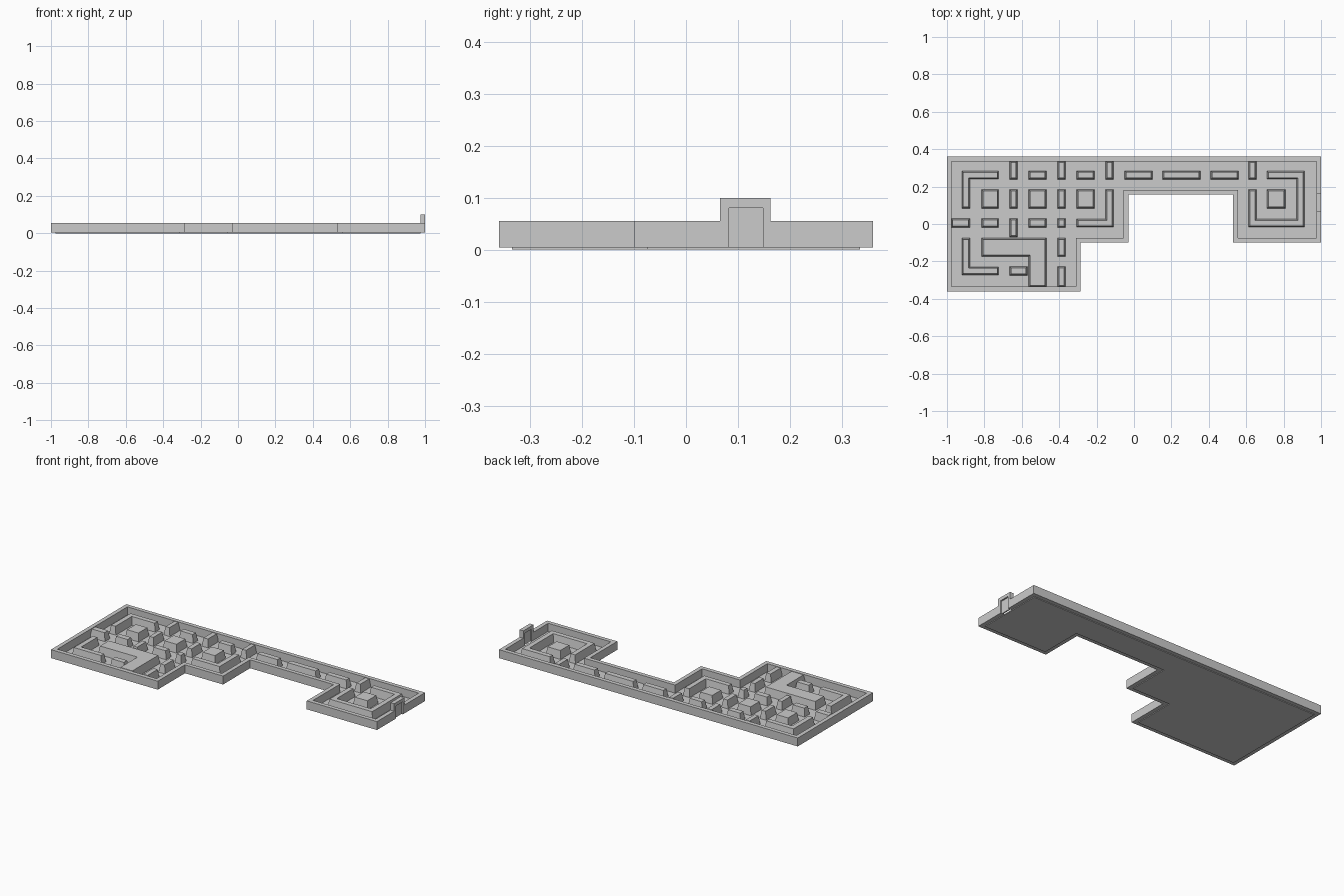
import bpy, bmesh
from mathutils import Vector

cube = bpy.data.objects.get("Cube")
if cube:
    bpy.data.objects.remove(cube, do_unlink=True)

# Single stone colour
stone = bpy.data.materials.new("stone_grey")
stone.use_nodes = True
colour = (0.6, 0.6, 0.6, 1)
stone.diffuse_color = colour
stone.node_tree.nodes["Principled BSDF"].inputs["Base Color"].default_value = colour

LOW, HIGH = 0.004, 0.055      # underside and top of the walls
THICK = 0.025                 # outer wall thickness
TAPER = 0.008                 # how far inner walls lean in at the top


def shift(points, i, dist, closed):
    """Point i moved sideways (to its left) by dist, with mitred corners."""
    n = len(points)
    p = Vector(points[i])
    dirs = []
    if closed or i > 0:
        dirs.append((p - Vector(points[i - 1])).normalized())
    if closed or i < n - 1:
        dirs.append((Vector(points[(i + 1) % n]) - p).normalized())
    normals = [Vector((-d.y, d.x)) for d in dirs]
    if len(normals) == 1:
        return p + normals[0] * dist
    a, b = normals
    return p + (a + b) * (dist / (1 + a.dot(b)))


def offset(points, dist, closed=True):
    return [shift(points, i, dist, closed) for i in range(len(points))]


def stroke(path, width):
    """Outline of a wall of given width along an open path."""
    return offset(path, -width / 2, False) + offset(path, width / 2, False)[::-1]


def prism(name, outline, z0, z1, taper=0):
    top = offset(outline, taper) if taper else outline
    bm = bmesh.new()
    lower = [bm.verts.new((p[0], p[1], z0)) for p in outline]
    upper = [bm.verts.new((p[0], p[1], z1)) for p in top]
    n = len(lower)
    bm.faces.new(lower[::-1])
    bm.faces.new(upper)
    for i in range(n):
        j = (i + 1) % n
        bm.faces.new((lower[i], lower[j], upper[j], upper[i]))
    bmesh.ops.recalc_face_normals(bm, faces=bm.faces)
    mesh = bpy.data.meshes.new(name)
    bm.to_mesh(mesh)
    bm.free()
    mesh.materials.append(stone)
    obj = bpy.data.objects.new(name, mesh)
    bpy.context.collection.objects.link(obj)
    return obj


def rect(xs, ys):
    (x0, x1), (y0, y1) = sorted(xs), sorted(ys)
    return [(x0, y0), (x1, y0), (x1, y1), (x0, y1)]


# Plan of the building, counter-clockwise from the gate's end wall
plan = [(1, 0.36), (-1, 0.36), (-1, -0.36), (-0.285, -0.36), (-0.285, -0.1),
        (-0.03, -0.1), (-0.03, 0.158), (0.53, 0.158), (0.53, -0.1), (1, -0.1)]
GATE = (0.065, 0.163)
DOOR = (0.083, 0.148)

# Floor plate, and outer wall left open at the gate
prism("floor", offset(plan, THICK), 0, 0.006)
loop = [(1, GATE[1])] + plan + [(1, GATE[0])]
centre = offset(loop, THICK / 2, False)
prism("outer_wall", stroke(centre, THICK), LOW, HIGH)

# Gate frame and door
depth = (1 - THICK, 1)
prism("gate_post_front", rect(depth, (GATE[0], DOOR[0])), LOW, 0.1)
prism("gate_post_back", rect(depth, (DOOR[1], GATE[1])), LOW, 0.1)
prism("gate_lintel", rect(depth, DOOR), 0.08, 0.1)
prism("gate_door", rect((0.983, 0.991), DOOR), LOW, 0.08)

# Columns and rows of the maze grid
A, B, C, D = (-0.92, -0.877), (-0.815, -0.723), (-0.665, -0.623), (-0.564, -0.468)
E, F, G = (-0.41, -0.366), (-0.307, -0.211), (-0.152, -0.11)
H, J = (0.612, 0.655), (0.71, 0.81)
ROW1, ROW2, ROW3 = (0.238, 0.285), (0.083, 0.185), (-0.02, 0.03)
ROW4, ROW5 = (-0.175, -0.075), (-0.275, -0.227)
NORTH, SOUTH, WEST = 0.338, -0.338, -0.978

blocks = [(x, ROW1) for x in (D, F, (-0.05, 0.1), (0.152, 0.355), (0.41, 0.56))]
blocks += [(x, (ROW1[0], NORTH)) for x in (C, E, G, H)]
blocks += [(x, ROW2) for x in (B, C, D, E, F, J)]
blocks += [(x, ROW3) for x in (B, D, E, (WEST, A[1]))]
blocks += [(C, (-0.07, ROW3[1])), (E, ROW4), (E, (SOUTH, ROW5[1])),
           ((C[0], D[0] - 0.006), ROW5)]
for i, (xs, ys) in enumerate(blocks):
    prism(f"maze_block_{i + 1}", rect(xs, ys), LOW, HIGH, TAPER)


def mid(span):
    return sum(span) / 2


# Bent maze walls, each along a centre line
WIDTH = 0.045
bends = {
    "north_west_bend": [(B[1], mid(ROW1)), (mid(A), mid(ROW1)), (mid(A), ROW2[0])],
    "south_west_bend": [(mid(A), ROW4[1]), (mid(A), mid(ROW5)), (B[1], mid(ROW5))],
    "middle_bend": [(F[0], mid(ROW3)), (mid(G), mid(ROW3)), (mid(G), ROW2[1])],
    "east_spiral": [(mid(H), ROW2[1]), (mid(H), mid(ROW3)), (0.89, mid(ROW3)),
                    (0.89, mid(ROW1)), (J[0], mid(ROW1))],
}
for name, path in bends.items():
    prism(name, stroke(path, WIDTH), LOW, HIGH, TAPER)

# Wide bent block in the south-west hall
hall = [(B[0], ROW4[0]), (D[0], ROW4[0]), (D[0], SOUTH), (D[1], SOUTH),
        (D[1], ROW4[1]), (B[0], ROW4[1])]
prism("hall_block", hall, LOW, HIGH, TAPER)
